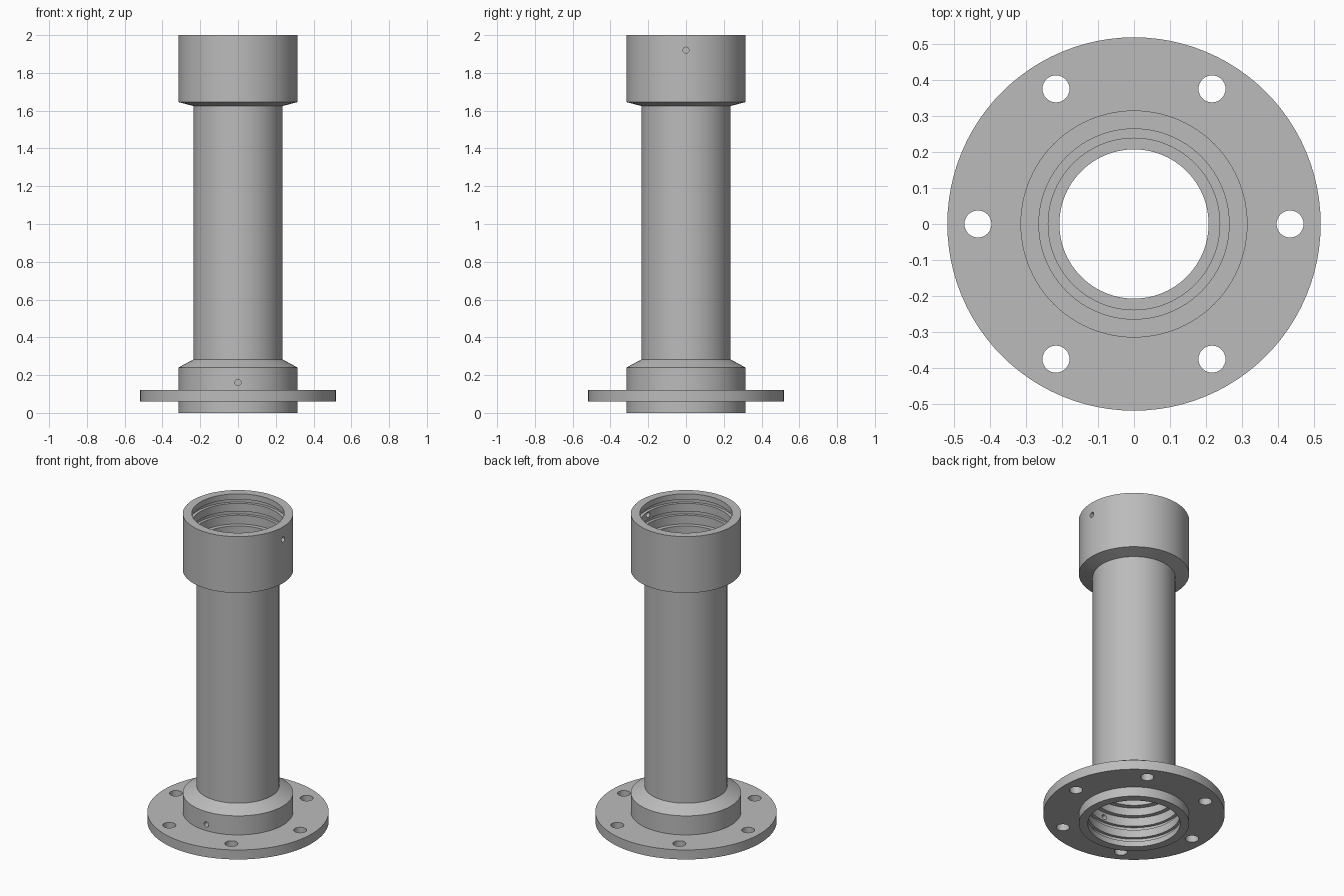
import bpy, bmesh, math
from mathutils import Matrix, Vector

cube = bpy.data.objects.get("Cube")
if cube:
    bpy.data.objects.remove(cube, do_unlink=True)

steel = bpy.data.materials.new("grey_metal")
steel.use_nodes = True
grey = (0.5, 0.5, 0.5, 1)
steel.diffuse_color = grey
steel.node_tree.nodes["Principled BSDF"].inputs["Base Color"].default_value = grey


def add_object(name, bm):
    bmesh.ops.recalc_face_normals(bm, faces=bm.faces)
    mesh = bpy.data.meshes.new(name)
    bm.to_mesh(mesh)
    bm.free()
    mesh.materials.append(steel)
    obj = bpy.data.objects.new(name, mesh)
    bpy.context.collection.objects.link(obj)
    return obj


def lathe(name, profile, segments=96):
    """Turn a closed (radius, z) profile around the z axis."""
    bm = bmesh.new()
    rings = []
    for i in range(segments):
        a = math.tau * i / segments
        rings.append([bm.verts.new((r * math.cos(a), r * math.sin(a), z)) for r, z in profile])
    n = len(profile)
    for i, ring in enumerate(rings):
        nxt = rings[(i + 1) % segments]
        for j in range(n):
            k = (j + 1) % n
            bm.faces.new((ring[j], nxt[j], nxt[k], ring[k]))
    return add_object(name, bm)


def drill(obj, holes, radius, depth):
    """Cut round holes, each given as a centre and an axis."""
    bm = bmesh.new()
    for centre, axis in holes:
        turn = Vector(axis).to_track_quat("Z", "Y").to_matrix().to_4x4()
        bmesh.ops.create_cone(bm, cap_ends=True, segments=32, radius1=radius, radius2=radius,
                              depth=depth, matrix=Matrix.Translation(centre) @ turn)
    cutter = add_object(obj.name + "_cutter", bm)
    cutter.hide_render = True
    mod = obj.modifiers.new("holes", "BOOLEAN")
    mod.operation = "DIFFERENCE"
    mod.solver = "EXACT"
    mod.object = cutter
    bpy.ops.object.select_all(action="DESELECT")
    bpy.context.view_layer.objects.active = obj
    obj.select_set(True)
    bpy.ops.object.modifier_apply(modifier=mod.name)
    bpy.data.objects.remove(cutter, do_unlink=True)
    bpy.ops.object.shade_smooth_by_angle(angle=math.radians(12))


HUB, PIPE, BORE = 0.315, 0.236, 0.207
SOCKET, STEP, GROOVE = 0.264, 0.238, 0.282


def socket(end, inward):
    """Inner wall of a socket, from its mouth inward, with seal grooves."""
    wall = [(SOCKET, 0)]
    for d in (0.035, 0.11):
        wall += [(SOCKET, d), (GROOVE, d), (GROOVE, d + 0.025), (SOCKET, d + 0.025)]
    wall += [(SOCKET, 0.19), (STEP, 0.19), (STEP, 0.24), (BORE, 0.24)]
    return [(r, end + inward * d) for r, d in wall]


# Pipe with lower hub and upper collar, hollow right through
outside = [(HUB, 0), (HUB, 0.24), (PIPE, 0.283), (PIPE, 1.625), (HUB, 1.645), (HUB, 2)]
body = lathe("pipe_body", outside + socket(2, -1) + socket(0, 1)[::-1])
drill(body, [((0.29, 0, 1.92), (1, 0, 0)), ((0, -0.29, 0.16), (0, -1, 0))], 0.016, 0.12)

# Bolted flange around the hub
flange = lathe("flange", [(0.31, 0.06), (0.518, 0.06), (0.518, 0.12), (0.31, 0.12)])
bolts = [((0.433 * math.cos(i * math.pi / 3), 0.433 * math.sin(i * math.pi / 3), 0.09), (0, 0, 1))
         for i in range(6)]
drill(flange, bolts, 0.0375, 0.2)
